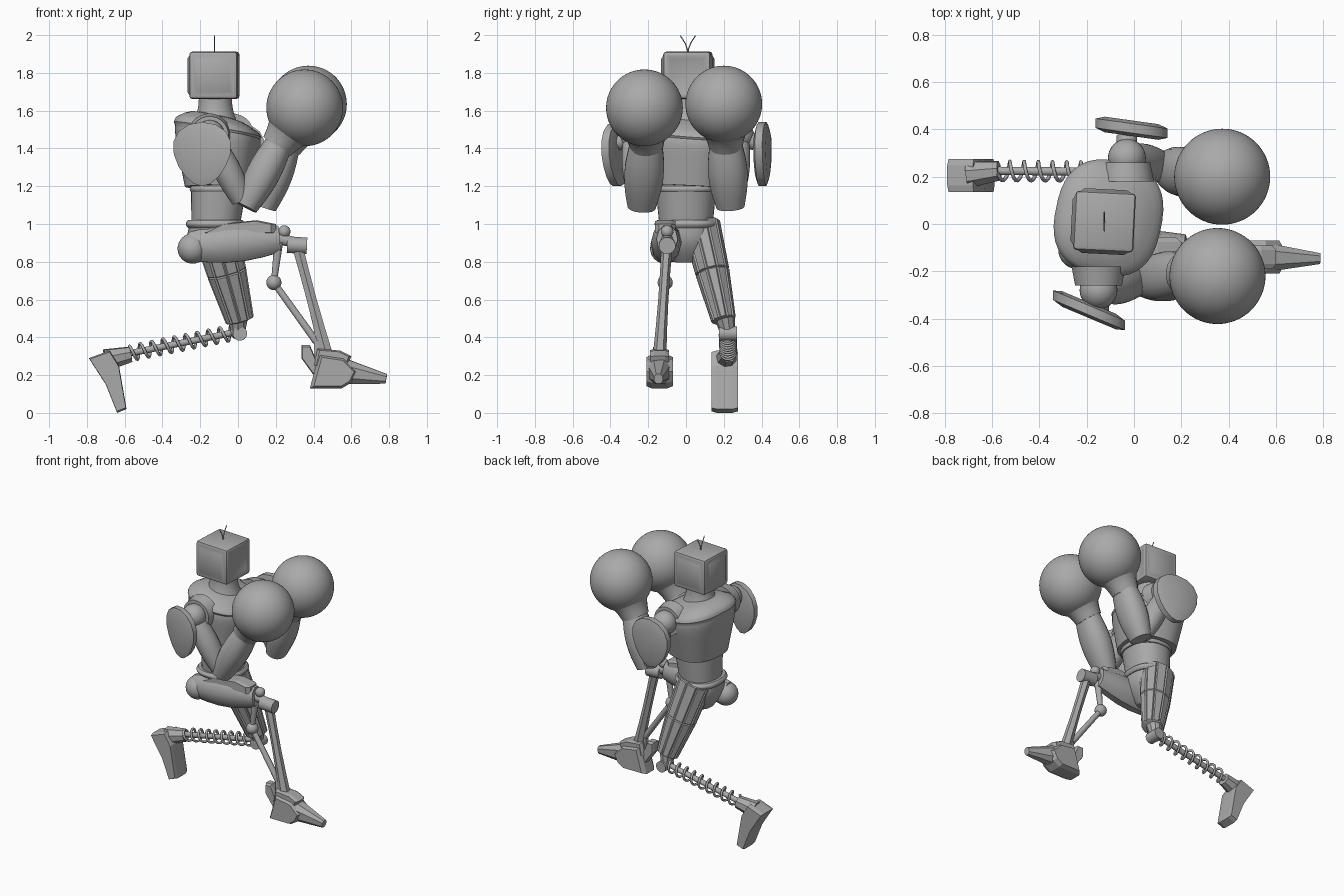
import bpy, bmesh, math
from mathutils import Vector, Matrix

if "Cube" in bpy.data.objects:
    bpy.data.objects.remove(bpy.data.objects["Cube"])

shade = (.4, .4, .4, 1)
grey = bpy.data.materials.new("plain grey")
grey.use_nodes = True
grey.diffuse_color = shade
grey.node_tree.nodes["Principled BSDF"].inputs["Base Color"].default_value = shade


def finish(name, bm, smooth=True):
    """Turn a bmesh into a named grey object."""
    bmesh.ops.recalc_face_normals(bm, faces=bm.faces)
    mesh = bpy.data.meshes.new(name)
    bm.to_mesh(mesh)
    bm.free()
    mesh.materials.append(grey)
    obj = bpy.data.objects.new(name, mesh)
    bpy.context.collection.objects.link(obj)
    bpy.ops.object.select_all(action='DESELECT')
    obj.select_set(True)
    bpy.context.view_layer.objects.active = obj
    if smooth:
        bpy.ops.object.shade_smooth_by_angle(angle=math.radians(35))


def skin(rings):
    """Bridge equal rings of points and cap both ends."""
    bm = bmesh.new()
    loops = [[bm.verts.new(point) for point in ring] for ring in rings]
    sides = []
    for low, high in zip(loops, loops[1:]):
        for i in range(len(low)):
            sides.append(bm.faces.new((low[i - 1], low[i], high[i], high[i - 1])))
    bm.faces.new(loops[0])
    bm.faces.new(loops[-1])
    bmesh.ops.recalc_face_normals(bm, faces=bm.faces)
    return bm, sides


def taper(first, last, bulge=0):
    return lambda t: first + (last - first) * t + bulge * math.sin(math.pi * t)


def loft(name, start, end, wide, deep, shape=taper(1, 1), sides=20, steps=8,
         power=1, turn=0, slope=0, panel=0, smooth=True):
    """Rounded tube from start to end whose size follows the shape rule."""
    start, end = Vector(start), Vector(end)
    aim = Vector((0, 0, 1)).rotation_difference(end - start)
    spin = Matrix.Rotation(turn, 3, 'Z')
    rings = []
    for step in range(steps + 1):
        t = step / steps
        ring = []
        for i in range(sides):
            angle = (i + .5) * math.tau / sides
            c, s = math.cos(angle), math.sin(angle)
            offset = spin @ Vector((wide * math.copysign(abs(c) ** power, c),
                                    deep * math.copysign(abs(s) ** power, s), 0)) * shape(t)
            offset.z = slope * t * offset.x
            ring.append(start.lerp(end, t) + aim @ offset)
        rings.append(ring)
    bm, faces = skin(rings)
    if panel:
        bmesh.ops.inset_individual(bm, faces=faces, thickness=panel, depth=panel)
    finish(name, bm, smooth)


def rod(name, start, end, radius, end_radius=None, sides=12):
    ratio = 1 if end_radius is None else end_radius / radius
    loft(name, start, end, radius, radius, taper(1, ratio), sides, steps=1)


def plate(name, outline, middle, half, edge=.85, skew=0, smooth=False):
    """Side outline (x, z) given thickness along y, with chamfered rims."""
    centre = sum((Vector(p) for p in outline), Vector((0, 0))) / len(outline)
    rings = []
    for offset, scale in ((-half, edge), (-half * .6, 1), (half * .6, 1), (half, edge)):
        flat = [centre + (Vector(p) - centre) * scale for p in outline]
        rings.append([(p.x, middle + offset + skew * (p.x - centre.x), p.y) for p in flat])
    finish(name, skin(rings)[0], smooth)


def ball(name, centre, radius, rings=16):
    bm = bmesh.new()
    bmesh.ops.create_uvsphere(bm, u_segments=rings * 2, v_segments=rings, radius=radius,
                              matrix=Matrix.Translation(centre))
    finish(name, bm)


def wire(name, points, radius):
    curve = bpy.data.curves.new(name, 'CURVE')
    curve.dimensions = '3D'
    curve.bevel_depth = radius
    curve.bevel_resolution = 2
    curve.use_fill_caps = True
    spline = curve.splines.new('POLY')
    spline.points.add(len(points) - 1)
    for target, point in zip(spline.points, points):
        target.co = (*point, 1)
    curve.materials.append(grey)
    obj = bpy.data.objects.new(name, curve)
    bpy.context.collection.objects.link(obj)


# Head: bevelled box with a sunken screen and raised panels on the other sides
bm = bmesh.new()
head = Vector((-.125, .01, 1.787))
placing = Matrix.Translation(head) @ Matrix.Rotation(-.05, 4, 'Z')
bmesh.ops.create_cube(bm, size=.25, matrix=placing @ Matrix.Diagonal((1.02, 1, 1, 1)))
bmesh.ops.bevel(bm, geom=bm.edges[:], offset=.015, segments=2, affect='EDGES', profile=.5)
bm.normal_update()
for face in [f for f in bm.faces if f.calc_area() > .03 and abs(f.normal.z) < .5]:
    relief = -.01 if face.normal.x > .5 else .012
    bmesh.ops.inset_region(bm, faces=[face], thickness=.008, depth=0)
    bmesh.ops.inset_region(bm, faces=[face], thickness=.025, depth=relief)
finish("head", bm)

# Pair of antenna wires curving apart
for side in (-1, 1):
    wire("antenna", [head + Vector((0, side * t * t * .04, .11 + t * .1))
                     for t in (0, .3, .6, 1)], .003)


# Trunk: the chest rule swells upward, rounds over and carries a collar ridge
def chest_shape(t):
    ridge = .04 if .78 < t < .88 else 0
    return (.75 + .3 * t) * math.sqrt(1 - .95 * t ** 8) + ridge


loft("chest", (-.1, .01, 1.2), (-.11, .03, 1.58), .235, .255, chest_shape,
     sides=40, steps=28, power=.78, turn=-.2, slope=-.25)
loft("neck", (-.12, .01, 1.53), (-.12, .01, 1.68), .12, .12, taper(1, .73, -.08), sides=32)
loft("waist", (-.12, 0, .98), (-.1, 0, 1.23), .15, .165, taper(.85, 1), sides=40, power=.9)
loft("rib_band", (-.1, 0, 1.17), (-.1, 0, 1.2), .15, .165, taper(1, 1, .04), sides=40, power=.9)
loft("belt", (-.12, 0, .98), (-.12, 0, 1.02), .145, .155, taper(1, 1, .08), sides=40, power=.8)
loft("pelvis", (-.13, 0, .8), (-.12, 0, 1), .14, .14, taper(.5, 1, .2), sides=32, power=.8)

# Arms: raised guard with round gloves and tilted shoulder shields
for label, side, skew in (("front", -1, -.42), ("back", 1, -.14)):
    shoulder = Vector((-.09 + side * .06, side * .28, 1.47))
    elbow = Vector((.09 + side * .05, side * .235, 1.09))
    wrist = Vector((.24 + side * .02, side * .21, 1.43))
    fist = Vector((.363 + side * .01, side * .21 - .01, 1.625 + side * .01))
    inner, outer = Vector((0, side * .1, 0)), Vector((0, side * .09, -.04))
    rod(label + "_shoulder_socket", shoulder - inner, shoulder - inner * .2, .115, .1, sides=24)
    ball(label + "_shoulder", shoulder, .08)
    rod(label + "_shoulder_pin", shoulder, shoulder + outer, .045)
    loft(label + "_upper_arm", elbow.lerp(shoulder, .1), shoulder, .07, .075, taper(.8, .7, .3))
    loft(label + "_forearm", elbow, wrist, .085, .1, taper(.75, .85, .25), power=.9)
    loft(label + "_cuff", wrist.lerp(fist, -.1), wrist.lerp(fist, .6), .16, .16, taper(.56, 1, -.08))
    ball(label + "_glove", fist, .203, rings=32)
    outline = []
    for i in range(16):
        angle = i * math.tau / 16 - math.pi / 2
        reach = .15 * (1 + .25 * math.sin(angle))
        outline.append((side * .09 - .1 + reach * math.cos(angle), 1.37 + .17 * math.sin(angle)))
    plate(label + "_shoulder_shield", outline, side * .025 + .02 + side * .36, .033,
          edge=.75, skew=skew, smooth=True)

# Kneeling leg: panelled thigh, knee, sprung shin and foot
knee, ankle = Vector((0, .22, .43)), Vector((-.6, .225, .31))
loft("kneeling_thigh", (.01, .2, .49), (-.13, .08, 1), .115, .095, taper(.62, 1, .08),
     sides=10, steps=2, panel=.008)
rod("kneeling_knee_collar", knee, (0, .2, .53), .04, .06, sides=10)
rod("kneeling_knee_pin", (.01, .175, .42), (.01, .27, .42), .038, sides=20)
ball("kneeling_knee", knee, .042)
rod("kneeling_shin_rod", knee, ankle, .018)
aim = Vector((0, 0, 1)).rotation_difference(ankle - knee)
coils, steps = 9, 20
spring = []
for i in range(coils * steps):
    angle = i * math.tau / steps
    around = Vector((math.cos(angle), math.sin(angle), 0)) * .04
    spring.append(knee.lerp(ankle, .05 + .9 * i / (coils * steps)) + aim @ around)
wire("kneeling_shin_spring", spring, .008)
rod("kneeling_ankle", (-.57, .225, .31), (-.7, .21, .28), .043, .06, sides=8)
plate("kneeling_foot", [(-.79, .29), (-.68, .33), (-.63, .25), (-.59, .02),
                        (-.64, 0), (-.7, .15)], .205, .07, edge=.95)

# Raised leg: hip, thigh, knee joint, shin strut and piston
hip, knee, ankle = Vector((-.24, -.11, .87)), Vector((.31, -.1, .9)), Vector((.47, -.14, .3))
ball("raised_hip", hip, .08)
loft("raised_thigh", (-.26, -.11, .88), (.22, -.1, .92), .105, .08, taper(.75, .7, .3),
     sides=10, steps=5)
plate("raised_thigh_cap", [(-.2, .95), (-.1, 1), (.1, 1.02), (.2, 1), (.2, .95)], -.11, .055)
rod("raised_knee_rod", (.18, -.1, .93), knee, .03)
ball("raised_knee", (.245, -.1, .96), .033)
rod("raised_knee_block", (.26, -.1, .89), (.365, -.1, .885), .045)
loft("raised_shin", ankle, knee, .033, .03, taper(1.2, 1, -.2), sides=6, steps=4, smooth=False)
piston = Vector((.19, -.11, .69))
ball("raised_piston_joint", piston, .04)
rod("raised_piston_top", piston, (.215, -.11, .9), .016, .024)
rod("raised_piston_rod", ankle.lerp(piston, .2), piston, .02, .018)
rod("raised_shin_spike", (.42, -.14, .3), (.4, -.13, .6), .022, .004, sides=4)

# Raised foot: instep, ankle block, heel fin and tapering toe
plate("raised_instep", [(.43, .31), (.56, .29), (.63, .22), (.6, .16),
                        (.55, .13), (.38, .13)], -.14, .07)
plate("raised_ankle", [(.4, .25), (.42, .34), (.54, .33), (.6, .3), (.56, .2)], -.14, .05)
plate("raised_heel_fin", [(.335, .29), (.335, .36), (.38, .36), (.45, .2), (.4, .2)], -.14, .035)
loft("raised_toe", (.53, -.14, .225), (.785, -.146, .18), .078, .07, taper(1, .35),
     sides=8, steps=3, power=.8, smooth=False)
